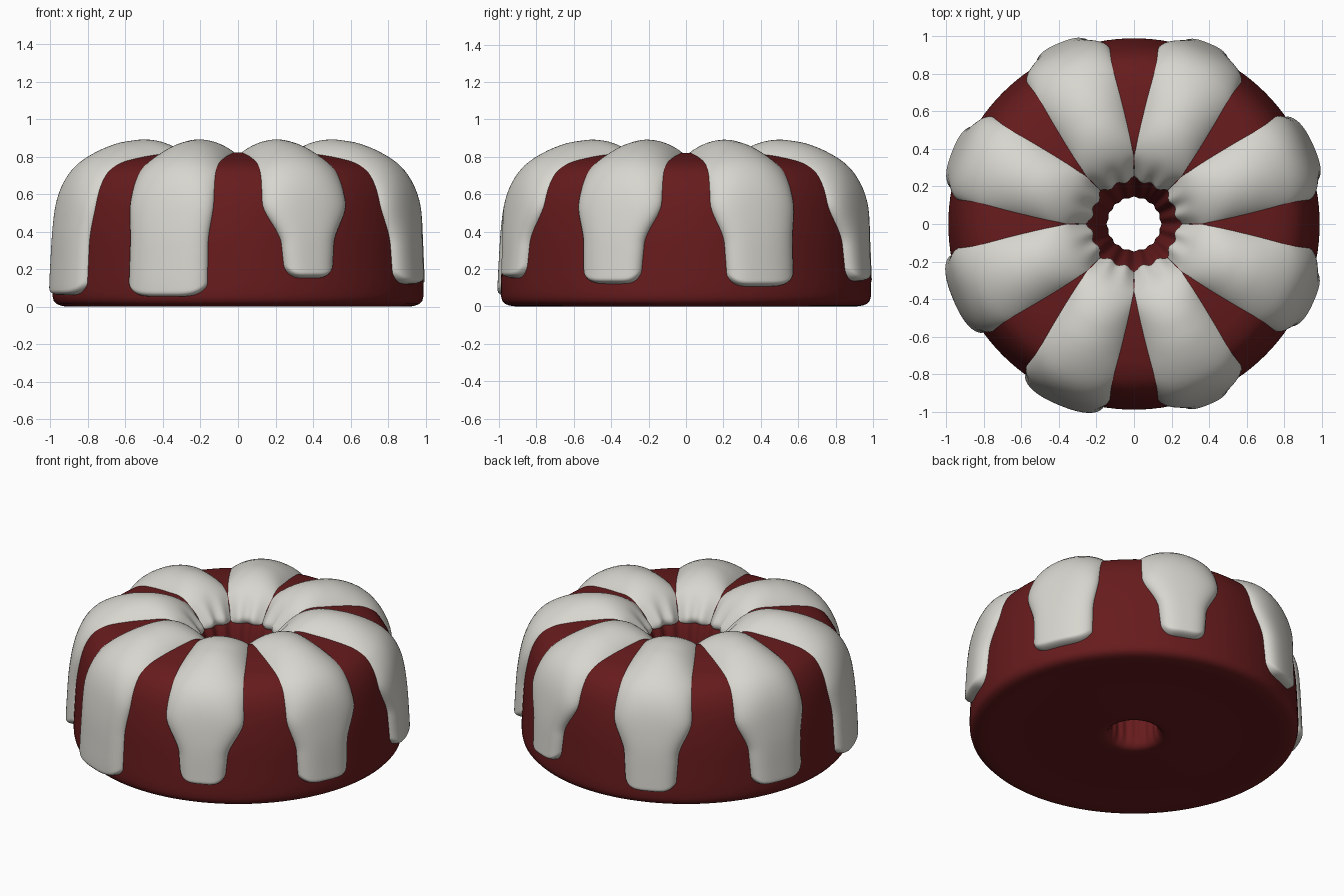
import bpy, bmesh, math

if "Cube" in bpy.data.objects:
    bpy.data.objects.remove(bpy.data.objects["Cube"], do_unlink=True)


def make_material(name, rgb):
    mat = bpy.data.materials.new(name)
    mat.use_nodes = True
    mat.diffuse_color = (*rgb, 1)
    bsdf = mat.node_tree.nodes["Principled BSDF"]
    bsdf.inputs["Base Color"].default_value = (*rgb, 1)
    bsdf.inputs["Roughness"].default_value = 0.6
    return mat


cake_red = make_material("cake red", (0.135, 0.011, 0.012))
icing_white = make_material("icing white", (0.68, 0.67, 0.62))

# Cake half-section (radius, height): outer base, over the crown, down the hole
SECTION = [(0.88, 0.0), (0.93, 0.002), (0.975, 0.02), (0.99, 0.07), (0.985, 0.22),
           (0.97, 0.42), (0.935, 0.60), (0.875, 0.71), (0.79, 0.765), (0.67, 0.795),
           (0.55, 0.812), (0.44, 0.82), (0.36, 0.79), (0.285, 0.72), (0.23, 0.63),
           (0.19, 0.48), (0.16, 0.3), (0.143, 0.12), (0.15, 0.04), (0.175, 0.004),
           (0.23, 0.0)]


def smooth_path(pts, steps=10):
    """Catmull-Rom curve through the points."""
    out = []
    for i in range(len(pts) - 1):
        p = [pts[max(0, min(len(pts) - 1, i + k))] for k in (-1, 0, 1, 2)]
        for j in range(steps):
            t = j / steps
            out.append(tuple(
                0.5 * (2 * b + (c - a) * t + (2 * a - 5 * b + 4 * c - d) * t * t
                       + (3 * b - a - 3 * c + d) * t ** 3)
                for a, b, c, d in zip(*p)))
    return out + [pts[-1]]


def smoothstep(a, b, x):
    t = max(0.0, min(1.0, (x - a) / (b - a)))
    return t * t * (3 - 2 * t)


PATH = smooth_path(SECTION)
DIST = [0.0]
for a, b in zip(PATH, PATH[1:]):
    DIST.append(DIST[-1] + math.dist(a, b))


def path_at(s):
    """Point on the section at arc length s."""
    k = 0
    while k < len(DIST) - 2 and DIST[k + 1] < s:
        k += 1
    t = (s - DIST[k]) / (DIST[k + 1] - DIST[k])
    a, b = PATH[k], PATH[k + 1]
    return a[0] + (b[0] - a[0]) * t, a[1] + (b[1] - a[1]) * t


def surface(s, ang, lift=0.0):
    """Cake surface point, with flutes in the hole, lifted along its normal."""
    r, z = path_at(s)
    a, b = path_at(max(0, s - 0.03)), path_at(min(DIST[-1], s + 0.03))
    dr, dz = b[0] - a[0], b[1] - a[1]
    n = math.hypot(dr, dz)
    flute = 0.004 + 0.005 * smoothstep(0.14, 0.24, r)
    flute *= smoothstep(0.40, 0.25, r) * smoothstep(0.0, 0.1, z)
    r += flute * math.cos(16 * ang) + lift * dz / n
    z -= lift * dr / n
    return r * math.cos(ang), r * math.sin(ang), z


def grid_object(name, rows, mat, closed=False):
    bm = bmesh.new()
    vs = [[bm.verts.new(p) for p in row] for row in rows]
    nr, nc = len(vs), len(vs[0])
    for i in range(nr if closed else nr - 1):
        for j in range(nc if closed else nc - 1):
            k, m = (i + 1) % nr, (j + 1) % nc
            bm.faces.new((vs[i][j], vs[i][m], vs[k][m], vs[k][j]))
    mesh = bpy.data.meshes.new(name)
    bm.to_mesh(mesh)
    bm.free()
    mesh.materials.append(mat)
    obj = bpy.data.objects.new(name, mesh)
    bpy.context.collection.objects.link(obj)
    bpy.ops.object.select_all(action='DESELECT')
    obj.select_set(True)
    bpy.context.view_layer.objects.active = obj
    bpy.ops.object.shade_smooth_by_angle(angle=math.radians(50))


# Ring cake with a flat base
SEG, RINGS = 128, 100
grid_object("cake", [[surface(DIST[-1] * i / RINGS, 2 * math.pi * j / SEG)
                      for j in range(SEG)] for i in range(RINGS + 1)], cake_red, closed=True)


def half_width(r, z, low):
    """Half angle of an icing strip in degrees; low is the width near the drip end."""
    wide = 24.3
    if r > 0.36:
        wide -= math.degrees(math.atan2(0.27 * (r - 0.36), r))
    wide = max(wide, 13.6)
    if r > 0.7:
        wide += (low - wide) * smoothstep(0.56, 0.33, z)
        wide -= (13.4 - low) * 0.25 * smoothstep(0.4, 0.12, z)
    return wide


def icing(name, angle, bottom, low_a, low_b, rows=64, cols=28):
    start = next(d for d, p in zip(DIST, PATH) if p[1] >= bottom)
    end = next(d for d, p in zip(DIST, PATH) if p[0] < 0.4 and p[1] < 0.66)
    grid = []
    for i in range(rows + 1):
        f = 0.5 - 0.5 * math.cos(math.pi * i / rows)      # denser at both ends
        row = []
        for j in range(cols + 1):
            v = -math.cos(math.pi * j / cols)             # denser at the sides
            s0 = start + 0.06 * abs(v) ** 5               # rounded drip corners
            s = s0 + (end - s0) * f
            r, z = path_at(s)
            w = half_width(r, z, low_a if v < 0 else low_b)
            # Flat-topped on the drip, a rounded ridge over the crown
            crown = smoothstep(0.5, 0.78, z)
            dome = max(0, 1 - abs(v) ** (3.5 - 1.5 * crown)) ** (0.5 + 0.35 * crown)
            tip = min(1, (s - s0) / 0.025, (end - s) / 0.04)
            tip = math.sqrt(max(0, 1 - (1 - tip) ** 2))
            thick = 0.04 + 0.025 * smoothstep(0.25, 0.5, r)
            thick += 0.025 * smoothstep(0.4, 0.56, r) * smoothstep(0.86, 0.64, r)
            row.append(surface(s, math.radians(angle + w * v), thick * dome * tip - 0.01))
        grid.append(row)
    grid_object(name, grid, icing_white)


# Icing strips: direction, drip end height, lower half widths on each side
STRIPS = [(22.5, 0.10, 10.5, 13), (67.5, 0.13, 9, 9), (112.5, 0.10, 10, 10),
          (157.5, 0.10, 10, 12), (202.5, 0.06, 13, 13.4), (247.5, 0.05, 13.4, 13.2),
          (292.5, 0.15, 9, 9), (337.5, 0.12, 11.5, 9.5)]
for n, strip in enumerate(STRIPS, 1):
    icing(f"icing_strip_{n}", *strip)
